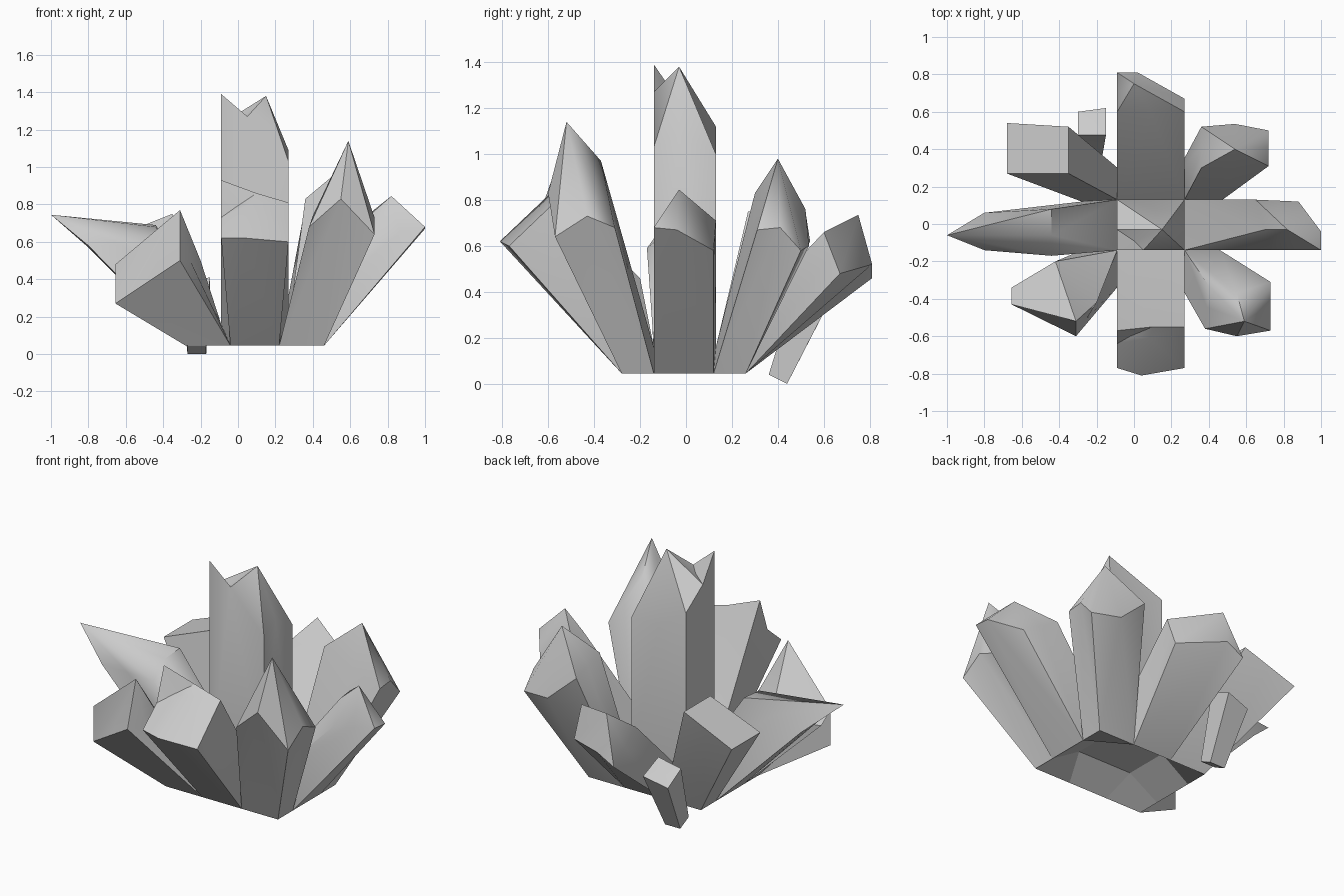
import bpy
from mathutils import Vector


def make_mesh(name, verts, faces):
    mesh = bpy.data.meshes.new(name)
    mesh.from_pydata([tuple(v) for v in verts], [], faces)
    mesh.update()
    obj = bpy.data.objects.new(name, mesh)
    bpy.context.collection.objects.link(obj)
    bpy.ops.object.select_all(action='DESELECT')
    obj.select_set(True)
    bpy.context.view_layer.objects.active = obj
    bpy.ops.object.shade_smooth_by_angle(angle=0.7)
    return obj


# shared root: a 3 x 3 patch of cells, raised in the middle
def root(i, j):
    if i in (1, 2) and j in (1, 2):
        return ((-0.09, 0.27)[i - 1], (-0.14, 0.13)[j - 1], 0.16)
    return ((-0.28, -0.04, 0.22, 0.46)[i], (-0.28, -0.14, 0.12, 0.26)[j], 0.045)


def cell(i, j):
    return [root(i, j), root(i + 1, j), root(i + 1, j + 1), root(i, j + 1)]


# one crystal: four-sided shaft from a root cell, shoulder ring, broken tip
# corners run SW, SE, NE, NW; mids are the extra points on sides S, E, N, W
# dent = (ring slot, point) makes a notch between that ring point and the peak
def crystal(name, base, corners, mids=None, peak=None, dent=None):
    mids = mids or {}
    ring = []
    for k, side in enumerate("SENW"):
        a, b = Vector(corners[k]), Vector(corners[(k + 1) % 4])
        ring += [a, Vector(mids.get(side, (a + b) / 2))]
    verts = [Vector(p) for p in base] + ring
    faces = [(3, 2, 1, 0)]
    for k in range(4):
        n = (k + 1) % 4
        r0, rm, r1 = 4 + 2 * k, 5 + 2 * k, 4 + 2 * n
        faces += [(k, n, rm), (k, rm, r0), (n, r1, rm)]
    verts.append(Vector(peak) if peak else sum(ring, Vector()) / 8)
    slot = dent[0] if dent else -1
    if dent:
        verts.append(Vector(dent[1]))
    for k in range(8):
        n = (k + 1) % 8
        if k == slot:
            faces += [(4 + k, 4 + n, 13), (4 + n, 12, 13)]
        elif n == slot:
            faces += [(4 + k, 4 + n, 13), (4 + k, 13, 12)]
        else:
            faces.append((4 + k, 4 + n, 12))
    return make_mesh(name, verts, faces)


# upright middle crystal
crystal("center_crystal", cell(1, 1),
        [(-0.09, -0.14, 1.39), (0.27, -0.14, 1.03), (0.27, 0.13, 1.0), (-0.09, 0.13, 1.12)],
        {"S": (0.05, -0.14, 1.27), "E": (0.27, -0.03, 1.09),
         "N": (0.09, 0.13, 1.0), "W": (-0.09, -0.03, 1.23)},
        (0.15, -0.03, 1.38), (0, (0.0, -0.09, 1.25)))

# front row
crystal("front_crystal", cell(1, 0),
        [(-0.09, -0.77, 0.62), (0.27, -0.77, 0.60), (0.27, -0.55, 0.81), (-0.09, -0.57, 0.93)],
        {"S": (0.04, -0.81, 0.62), "N": (0.10, -0.55, 0.86), "W": (-0.09, -0.64, 0.73)},
        (0.08, -0.61, 0.81), (6, (-0.02, -0.60, 0.78)))
crystal("front_right_crystal", cell(2, 0),
        [(0.38, -0.56, 0.68), (0.73, -0.57, 0.64), (0.73, -0.31, 0.68), (0.40, -0.33, 0.74)],
        {"S": (0.55, -0.60, 0.83), "E": (0.73, -0.43, 0.73), "N": (0.55, -0.37, 0.97)},
        (0.59, -0.52, 1.14))
crystal("front_left_crystal", cell(0, 0),
        [(-0.655, -0.43, 0.27), (-0.31, -0.60, 0.50), (-0.20, -0.42, 0.50), (-0.655, -0.34, 0.42)],
        {"N": (-0.42, -0.20, 0.46), "W": (-0.655, -0.43, 0.48)}, (-0.31, -0.52, 0.77))

# side crystals
crystal("right_crystal", cell(2, 1),
        [(0.73, -0.14, 0.62), (1.0, -0.14, 0.68), (0.88, 0.12, 0.58), (0.65, 0.13, 0.71)],
        {"E": (1.0, -0.04, 0.67), "W": (0.70, -0.03, 0.74)}, (0.82, -0.03, 0.845))
crystal("left_crystal", cell(0, 1),
        [(-0.80, -0.14, 0.58), (-0.44, -0.17, 0.59), (-0.44, 0.08, 0.69), (-0.80, 0.06, 0.57)],
        {"E": (-0.44, -0.06, 0.68)}, (-1.0, -0.06, 0.745))

# back row
crystal("back_crystal", cell(1, 2),
        [(-0.09, 0.60, 0.62), (0.27, 0.60, 0.66), (0.27, 0.67, 0.48), (-0.09, 0.81, 0.46)],
        {"N": (0.02, 0.81, 0.52)}, (0.0, 0.75, 0.735))
crystal("back_right_crystal", cell(2, 2),
        [(0.36, 0.30, 0.83), (0.72, 0.31, 0.67), (0.72, 0.50, 0.58), (0.36, 0.52, 0.76)],
        {"E": (0.72, 0.41, 0.68), "N": (0.54, 0.535, 0.60)}, (0.54, 0.40, 0.98))
crystal("back_left_crystal", cell(0, 2),
        [(-0.68, 0.27, 0.62), (-0.35, 0.27, 0.75), (-0.35, 0.52, 0.75), (-0.68, 0.54, 0.62)])

# small loose shard leaning at the back
crystal("loose_shard",
        [(-0.27, 0.36, 0.04), (-0.17, 0.36, 0.04), (-0.17, 0.44, 0.0), (-0.27, 0.44, 0.0)],
        [(-0.30, 0.475, 0.38), (-0.15, 0.475, 0.41), (-0.15, 0.62, 0.35), (-0.30, 0.60, 0.31)])
